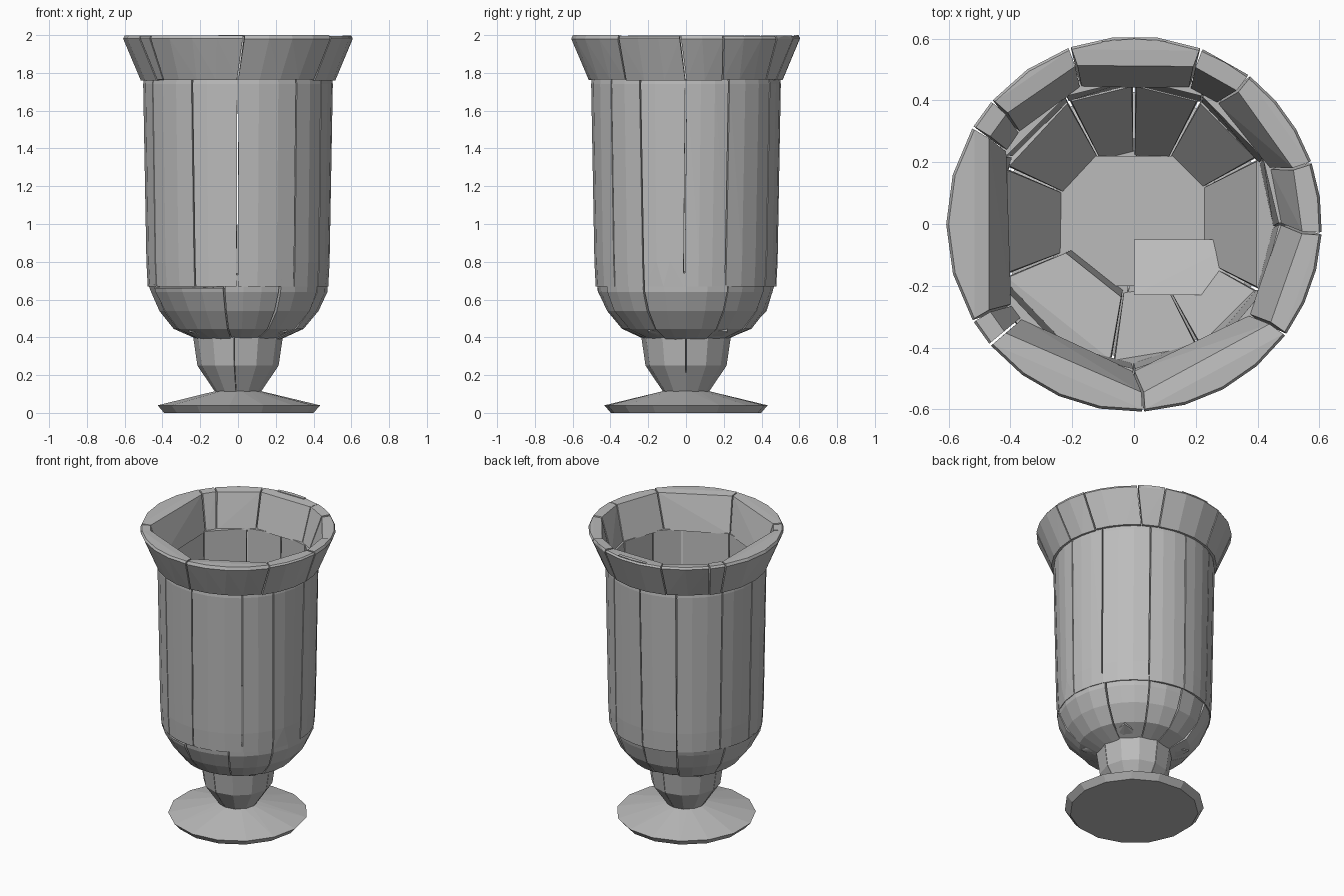
import bpy
import bmesh
import random
from math import sin, cos, radians, ceil
from mathutils import Vector

random.seed(4)
cube = bpy.data.objects.get("Cube")
if cube:
    bpy.data.objects.remove(cube)

grey = bpy.data.materials.new("stone_grey")
grey.use_nodes = True
grey.diffuse_color = (0.5, 0.5, 0.5, 1)
grey.node_tree.nodes["Principled BSDF"].inputs["Base Color"].default_value = (0.5, 0.5, 0.5, 1)


def polar(r, deg, z):
    return Vector((r * cos(radians(deg)), r * sin(radians(deg)), z))


def hull(name, points):
    """Flat-shaded convex chunk wrapped around the points."""
    bm = bmesh.new()
    for p in points:
        bm.verts.new(p)
    bmesh.ops.convex_hull(bm, input=bm.verts[:])
    loose = [v for v in bm.verts if not v.link_faces]
    bmesh.ops.delete(bm, geom=loose, context='VERTS')
    bmesh.ops.dissolve_limit(bm, angle_limit=radians(1), verts=bm.verts[:], edges=bm.edges[:])
    bmesh.ops.recalc_face_normals(bm, faces=bm.faces[:])
    mesh = bpy.data.meshes.new(name)
    bm.to_mesh(mesh)
    bm.free()
    mesh.materials.append(grey)
    obj = bpy.data.objects.new(name, mesh)
    bpy.context.collection.objects.link(obj)
    return obj


def arc(r, z, a, b, step):
    """Points along an arc from angle a to b."""
    n = max(1, ceil((b - a) / step))
    return [polar(r, a + (b - a) * i / n, z) for i in range(n + 1)]


def shards(name, cuts, outer, inner, step, gap=0.4, lean=0, wobble=0):
    """Ring of chunks between the cut angles; lean slants the joints."""
    low = min(z for r, z in outer)
    high = max(z for r, z in outer)
    slants = [random.uniform(-lean, lean) for c in cuts]
    for i, start in enumerate(cuts):
        j = (i + 1) % len(cuts)
        end = cuts[j] + (360 if j == 0 else 0)
        pts = []
        for profile, spacing in ((outer, step), (inner, 180)):
            for r, z in profile:
                t = (high - z) / (high - low)
                a, b = start + slants[i] * t + gap, end + slants[j] * t - gap
                dz = random.uniform(-wobble, 0)
                pts += arc(r, z + dz, a, b, spacing)
        hull(f"{name}_{i + 1}", pts)


# Foot: shallow cone with a bevelled edge
hull("foot", arc(0.40, 0, 0, 360, 24) + arc(0.435, 0.04, 0, 360, 24)
     + arc(0.08, 0.125, 0, 360, 45))

# Stem: four solid wedges flaring upward
shards("stem", [-95, 0, 88, 178],
       [(0.12, 0.11), (0.215, 0.25), (0.24, 0.42)], [(0.01, 0.11), (0.01, 0.42)], 32)

# Bowl: rounded chunks, each with its own height and inner reach
bowl = [
    (-158, -99, 0.67, 0.24, 0.62),
    (-99, -62, 0.74, 0.25, 0.44),
    (-62, -28, 0.72, 0.30, 0.48),
    (-28, 28, 0.75, 0.38, 0.50),
    (28, 62, 0.72, 0.35, 0.47),
    (62, 90, 0.74, 0.25, 0.43),
    (90, 118, 0.72, 0.25, 0.43),
    (118, 156, 0.70, 0.30, 0.46),
    (156, 202, 0.69, 0.28, 0.43),
]
outline = [(0.465, 0.64), (0.425, 0.54), (0.34, 0.445), (0.21, 0.385)]
for k, (a, b, top, reach, floor) in enumerate(bowl):
    pts = arc(0.478, top - 0.01, a + 0.5, b - 0.5, 15)
    for r, z in outline:
        pts += arc(r + random.uniform(-0.01, 0.01), z, a + 0.5, b - 0.5, 15)
    pts += arc(0.445, top, a + 1, b - 1, 180) + arc(reach, floor, a + 1, b - 1, 180)
    hull(f"bowl_chunk_{k + 1}", pts)

# Inside floor: square slab and a raised tilted block
hull("bowl_floor", [(x, y, z) for x in (-0.26, 0.26) for y in (-0.2, 0.22) for z in (0.43, 0.45)]
     + arc(0.2, 0.39, 0, 360, 30))
hull("floor_block", [(0, -0.05, 0.47), (0.36, -0.05, 0.51), (0, -0.23, 0.54), (0.36, -0.23, 0.57),
                     (0, -0.05, 0.43), (0.25, -0.05, 0.43), (0, -0.2, 0.43), (0.25, -0.2, 0.43)])

# Tall wall: vertical staves
shards("wall_stave", [-154, -119, -90, -52, -29, 0, 27, 62, 90, 118, 152, 180],
       [(0.478, 0.67), (0.485, 0.8), (0.502, 1.74), (0.498, 1.77)],
       [(0.45, 0.68), (0.468, 1.77)], 13, lean=1.5)

# Flared rim: uneven pieces with slanted joints
shards("rim_piece", [-140, -87, -36, -3, 19, 52, 69, 110, 139, 149, 211],
       [(0.515, 1.765), (0.608, 1.985), (0.6, 2.0)],
       [(0.475, 1.765), (0.545, 1.995)], 16, lean=4, wobble=0.006)
hull("rim_tip", [polar(0.6, a, 2.0) for a in (80, 90, 100)]
     + [polar(0.58, a, z) for a in (80, 100) for z in (1.97, 2.0)])
